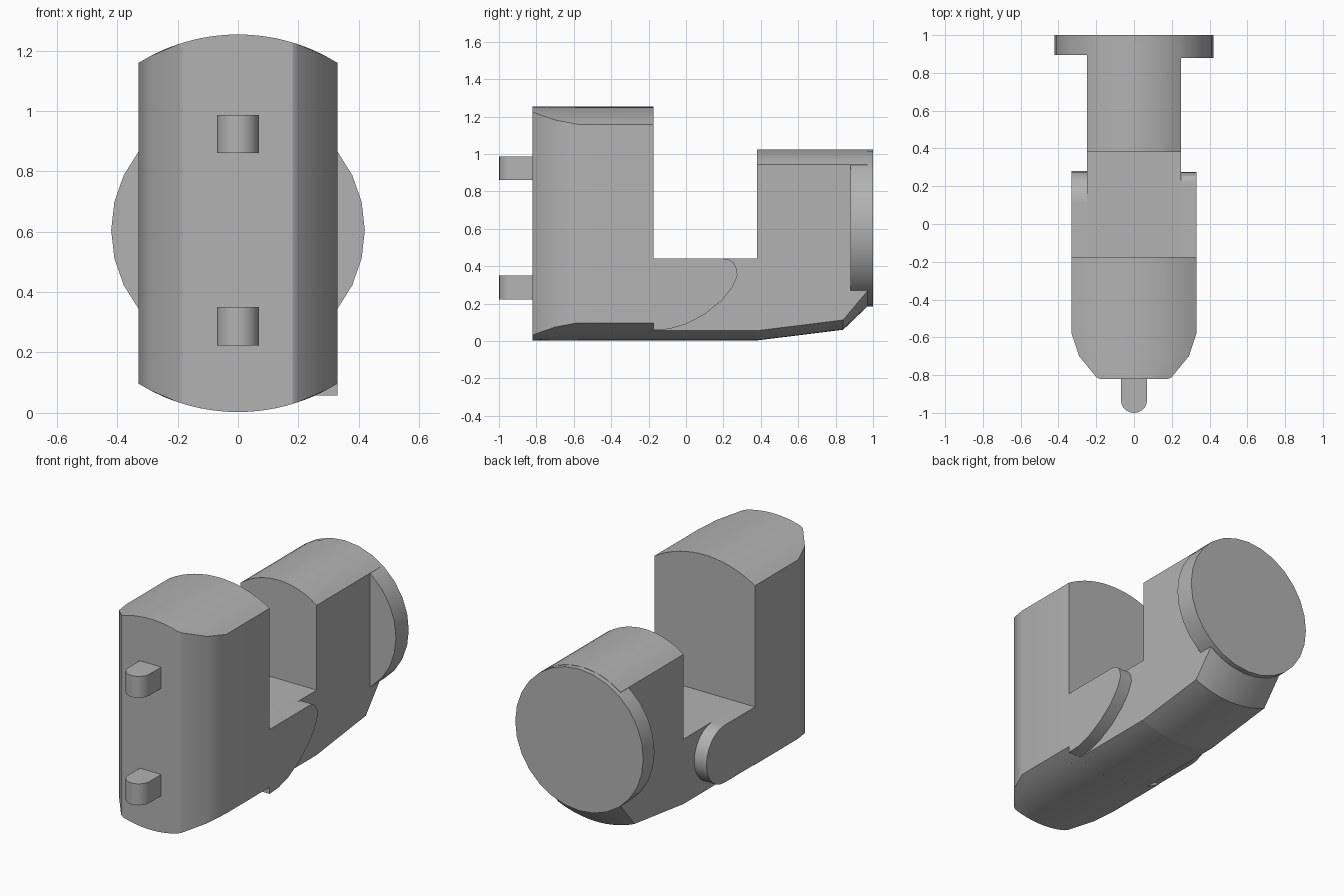
import bpy, bmesh, math
from math import sin, cos, pi, sqrt, radians

cube = bpy.data.objects.get("Cube")
if cube:
    bpy.data.objects.remove(cube, do_unlink=True)

grey = bpy.data.materials.new("plain grey")
grey.use_nodes = True
COLOUR = (0.45, 0.45, 0.45, 1)
grey.diffuse_color = COLOUR
grey.node_tree.nodes["Principled BSDF"].inputs["Base Color"].default_value = COLOUR


def skin(name, rings):
    """Join equal-length rings into a closed, smooth-by-angle solid."""
    bm = bmesh.new()
    loops = [[bm.verts.new(p) for p in ring] for ring in rings]
    n = len(loops[0])
    for a, b in zip(loops, loops[1:]):
        for i in range(n):
            j = (i + 1) % n
            bm.faces.new((a[i], a[j], b[j], b[i]))
    bm.faces.new(loops[0])
    bm.faces.new(loops[-1])
    bmesh.ops.recalc_face_normals(bm, faces=bm.faces)
    mesh = bpy.data.meshes.new(name)
    bm.to_mesh(mesh)
    bm.free()
    mesh.materials.append(grey)
    obj = bpy.data.objects.new(name, mesh)
    bpy.context.collection.objects.link(obj)
    bpy.ops.object.select_all(action="DESELECT")
    obj.select_set(True)
    bpy.context.view_layer.objects.active = obj
    bpy.ops.object.shade_smooth_by_angle(angle=radians(25))
    weighted = obj.modifiers.new("face weighting", "WEIGHTED_NORMAL")
    weighted.keep_sharp = True
    return obj


def section(y, w, bottom, top, n=16):
    """Cross-section at y with half-width w, between two height curves."""
    xs = [w * (2 * i / n - 1) for i in range(n + 1)]
    return ([(x, y, bottom(x)) for x in xs]
            + [(x, y, top(x)) for x in reversed(xs)])


def arc(centre, radius, side, lift=0):
    return lambda x: centre + lift + side * sqrt(radius ** 2 - x ** 2)


# Shared large circle of the front block, and circle of the rear disc
BIG_Z, BIG_R = 0.628, 0.625
DISC_Z, DISC_R = 0.605, 0.42
big_low, big_high = arc(BIG_Z, BIG_R, -1), arc(BIG_Z, BIG_R, 1)
disc_low, disc_high = arc(DISC_Z, DISC_R, -1), arc(DISC_Z, DISC_R, 1)

# Front block with rounded vertical corners
plan = [(-0.82, 0.18), (-0.81, 0.2), (-0.70, 0.29), (-0.58, 0.33), (-0.175, 0.33)]
skin("front_block", [section(y, w, big_low, big_high) for y, w in plan])

# Low bridge joining the front block and rear post
flat = lambda x: 0.44
skin("bridge", [section(y, 0.25, big_low, flat) for y in (-0.3, 0.38)])

# Rear post with rising underside
skin("rear_post", [
    section(0.38, 0.25, big_low, disc_high),
    section(0.84, 0.25, arc(BIG_Z, BIG_R, -1, 0.057), disc_high),
    section(0.97, 0.25, disc_low, disc_high)])

# Rear disc in two halves of slightly different thickness
for name, side, front in (("disc_left", 1, 0.88), ("disc_right", -1, 0.895)):
    half = [(side * DISC_R * sin(pi * i / 14), DISC_Z + DISC_R * cos(pi * i / 14))
            for i in range(15)]
    skin(name, [[(x, y, z) for x, z in half] for y in (front, 1)])

# Left cheek with swept outline
swept = [(-0.3, 0.44), (-0.3, 0.12), (-0.175, 0.12), (-0.175, 0.058), (-0.09, 0.064),
         (0, 0.09), (0.1, 0.143), (0.19, 0.215), (0.25, 0.29), (0.275, 0.35),
         (0.272, 0.385), (0.255, 0.417), (0.23, 0.435), (0.2, 0.44)]
skin("left_cheek", [[(x, y, z) for y, z in swept] for x in (0.2, 0.33)])

# Right cheek with half-round end
pill = [(-0.3, 0.44), (-0.3, 0.1)] + [
    (0.11 + 0.17 * cos(a), 0.27 + 0.17 * sin(a))
    for a in (pi * (i / 12 - 0.5) for i in range(13))]
skin("right_cheek", [[(x, y, z) for y, z in pill] for x in (-0.2, -0.33)])

# Two round-ended pegs on the front
peg = [(0.07, -0.8)] + [(0.07 * cos(pi * i / 10), -0.93 - 0.07 * sin(pi * i / 10))
                        for i in range(11)] + [(-0.07, -0.8)]
for name, z in (("lower_peg", 0.223), ("upper_peg", 0.86)):
    skin(name, [[(x, y, h) for x, y in peg] for h in (z, z + 0.127)])
